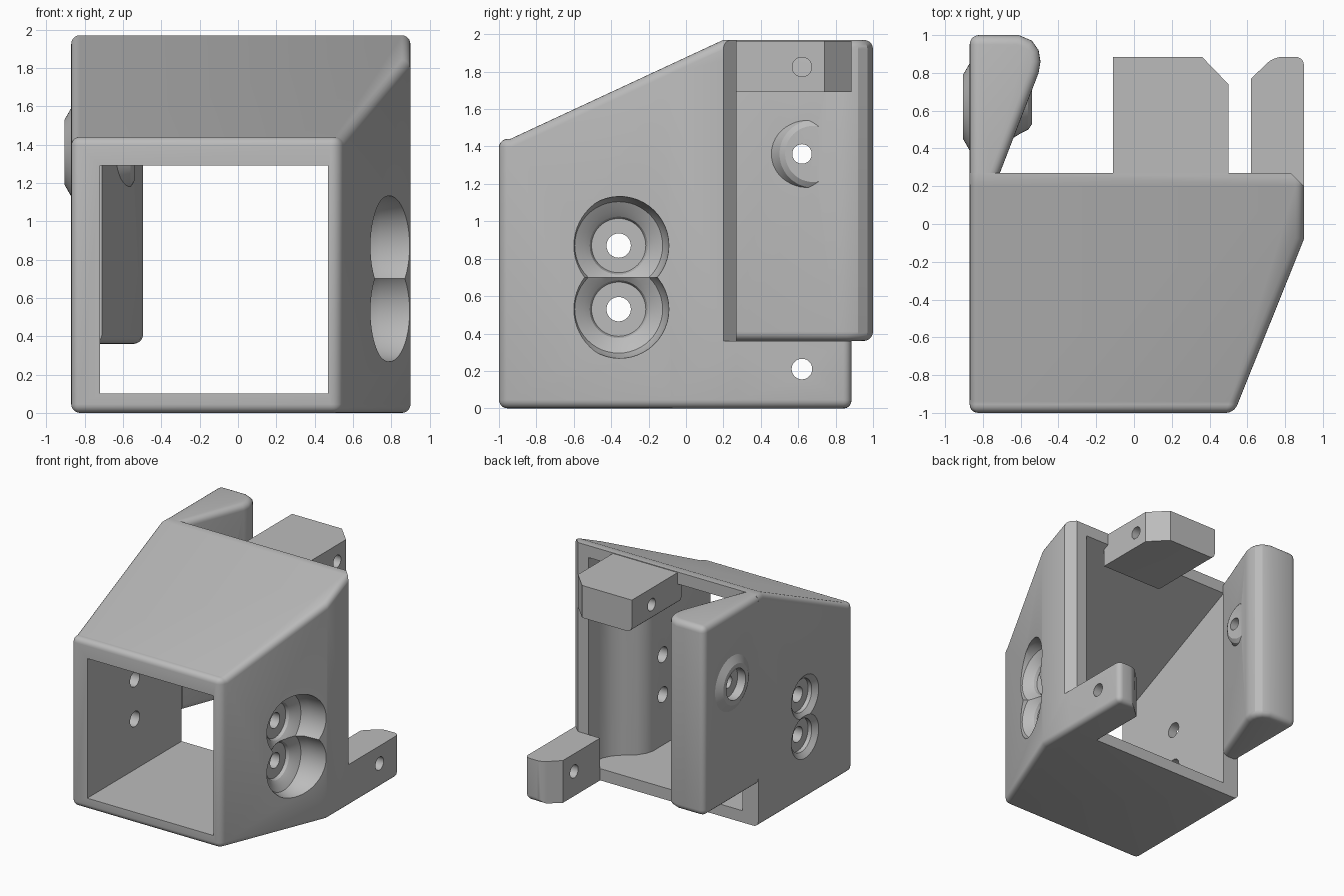
import bpy
import bmesh
import math
from mathutils import Vector

if "Cube" in bpy.data.objects:
    bpy.data.objects.remove(bpy.data.objects["Cube"])

grey = bpy.data.materials.new("plain grey")
grey.use_nodes = True
grey.diffuse_color = (0.5, 0.5, 0.5, 1)
grey.node_tree.nodes["Principled BSDF"].inputs["Base Color"].default_value = (0.5, 0.5, 0.5, 1)


def to_object(name, bm):
    bmesh.ops.recalc_face_normals(bm, faces=bm.faces)
    mesh = bpy.data.meshes.new(name)
    bm.to_mesh(mesh)
    bm.free()
    mesh.materials.append(grey)
    obj = bpy.data.objects.new(name, mesh)
    bpy.context.collection.objects.link(obj)
    return obj


def prism(points, axis, low, high):
    """Extrude a polygon along x (points are y, z) or z (points are x, y)."""
    bm = bmesh.new()
    place = (lambda a, b: (low, a, b)) if axis == "x" else (lambda a, b: (a, b, low))
    face = bm.faces.new([bm.verts.new(place(a, b)) for a, b in points])
    shift = Vector((high - low, 0, 0)) if axis == "x" else Vector((0, 0, high - low))
    new = bmesh.ops.extrude_face_region(bm, geom=[face])["geom"]
    bmesh.ops.translate(bm, vec=shift, verts=[v for v in new if isinstance(v, bmesh.types.BMVert)])
    bmesh.ops.recalc_face_normals(bm, faces=bm.faces)
    return bm


def round_edges(bm, width, keep):
    """Round the edges sharper than 40 degrees that pass the test on their midpoint."""
    edges = [e for e in bm.edges if e.calc_face_angle(0) > math.radians(40)
             and keep((e.verts[0].co + e.verts[1].co) / 2)]
    bmesh.ops.bevel(bm, geom=edges, offset=width, segments=5, profile=0.5,
                    affect="EDGES", clamp_overlap=True)


def turned(name, profile, y, z, sides=48):
    """Solid of revolution along x from (x, radius) pairs."""
    bm = bmesh.new()
    rings = []
    for x, r in profile:
        angles = [2 * math.pi * i / sides for i in range(sides)]
        rings.append([bm.verts.new((x, y + r * math.cos(a), z + r * math.sin(a))) for a in angles])
    for a, b in zip(rings, rings[1:]):
        for i in range(sides):
            j = (i + 1) % sides
            bm.faces.new((a[i], a[j], b[j], b[i]))
    bm.faces.new(rings[0])
    bm.faces.new(rings[-1])
    return to_object(name, bm)


def combine(obj, other, operation="DIFFERENCE"):
    mod = obj.modifiers.new("combine", "BOOLEAN")
    mod.object, mod.operation, mod.solver = other, operation, "EXACT"
    bpy.context.view_layer.objects.active = obj
    bpy.ops.object.modifier_apply(modifier=mod.name)
    bpy.data.objects.remove(other)


def drill(obj, y, z, radius, low, high):
    combine(obj, turned("drill", [(low, radius), (high, radius)], y, z))


# Outer housing: sloped roof profile with a slanted right side
bm = prism([(-1, 0), (0.27, 0), (0.27, 1.97), (0.2, 1.97), (-0.94, 1.44), (-1, 1.44)],
           "x", -0.87, 0.9)
cut = bmesh.ops.bisect_plane(bm, geom=bm.verts[:] + bm.edges[:] + bm.faces[:],
                             plane_co=(0.9, -0.08, 0), plane_no=(0.87, -0.35, 0),
                             clear_outer=True)
bmesh.ops.holes_fill(bm, edges=[e for e in bm.edges if e.is_boundary], sides=0)
bmesh.ops.recalc_face_normals(bm, faces=bm.faces)
round_edges(bm, 0.045, lambda c: c.y < 0.25)
housing = to_object("housing", bm)

# Hollow interior with a sloped ceiling, flaring on the right towards the back
ceiling = [(-1.1, 0.1), (0.4, 0.1), (0.4, 1.93), (-0.95, 1.29), (-1.1, 1.29)]
cavity = to_object("cavity", prism(ceiling, "x", -0.72, 0.9))
plan = [(-0.8, -1.2), (0.47, -1.2), (0.47, -0.22), (0.49, -0.16), (0.53, -0.1), (0.62, -0.03),
        (0.68, 0.03), (0.715, 0.1), (0.73, 0.18), (0.73, 0.5), (-0.8, 0.5)]
combine(cavity, to_object("plan", prism(plan, "z", 0, 2.2)), "INTERSECT")
combine(housing, cavity)

# Chamfer on the back right corner, above the lower lug
combine(housing, to_object("chamfer", prism([(0.83, 0.27), (0.9, 0.2), (1, 0.2), (1, 0.4), (0.83, 0.4)],
                                            "z", 0.36, 2.2)))

# Screw holes: flared pockets on the right, countersinks on the left
for z in (0.53, 0.87):
    combine(housing, turned("pocket", [(0.6, 0.145), (0.625, 0.155), (0.65, 0.185), (0.68, 0.235),
                                       (0.74, 0.26), (1.1, 0.28)], -0.36, z))
    combine(housing, turned("countersink", [(-0.9, 0.22), (-0.835, 0.14), (-0.8, 0.14)], -0.36, z))
    drill(housing, -0.36, z, 0.065, -1, 1)

# Wedge-shaped side wing with bosses around its hole
wing_plan = [(-0.87, 0.27), (-0.71, 0.27), (-0.505, 0.8), (-0.495, 0.86), (-0.505, 0.92),
             (-0.54, 0.97), (-0.61, 1), (-0.87, 1)]
bm = prism(wing_plan, "z", 0.36, 1.97)
round_edges(bm, 0.05, lambda c: c.y > 0.28)
wing = to_object("side_wing", bm)
combine(wing, turned("outer_boss", [(-0.905, 0.17), (-0.865, 0.24), (-0.8, 0.24)], 0.62, 1.36), "UNION")
combine(wing, turned("inner_boss", [(-0.75, 0.24), (-0.64, 0.225), (-0.6, 0.2), (-0.56, 0.18),
                                    (-0.54, 0.15)], 0.68, 1.36), "UNION")
combine(wing, turned("recess", [(-1, 0.13), (-0.83, 0.13)], 0.62, 1.36))
drill(wing, 0.62, 1.36, 0.052, -1, 0)

# Upper lug
bm = prism([(-0.11, 0.22), (0.5, 0.22), (0.5, 0.74), (0.36, 0.885), (-0.11, 0.885)], "z", 1.69, 1.965)
round_edges(bm, 0.05, lambda c: c.x < -0.1 and c.z < 1.7)
upper_lug = to_object("upper_lug", bm)
drill(upper_lug, 0.62, 1.825, 0.052, -0.5, 1)

# Lower lug
bm = prism([(0.62, 0.27), (0.9, 0.27), (0.9, 0.885), (0.74, 0.885), (0.62, 0.77)], "z", 0, 0.36)
round_edges(bm, 0.045, lambda c: c.z < 0.3 and c.y > 0.28 and (c.x > 0.85 or c.y > 0.87))
lower_lug = to_object("lower_lug", bm)
drill(lower_lug, 0.62, 0.21, 0.055, 0, 1.2)

# Smooth the rounded edges, keep corners sharp
for obj in (housing, wing, upper_lug, lower_lug):
    bpy.ops.object.select_all(action="DESELECT")
    obj.select_set(True)
    bpy.context.view_layer.objects.active = obj
    bpy.ops.object.shade_smooth_by_angle(angle=math.radians(25))
